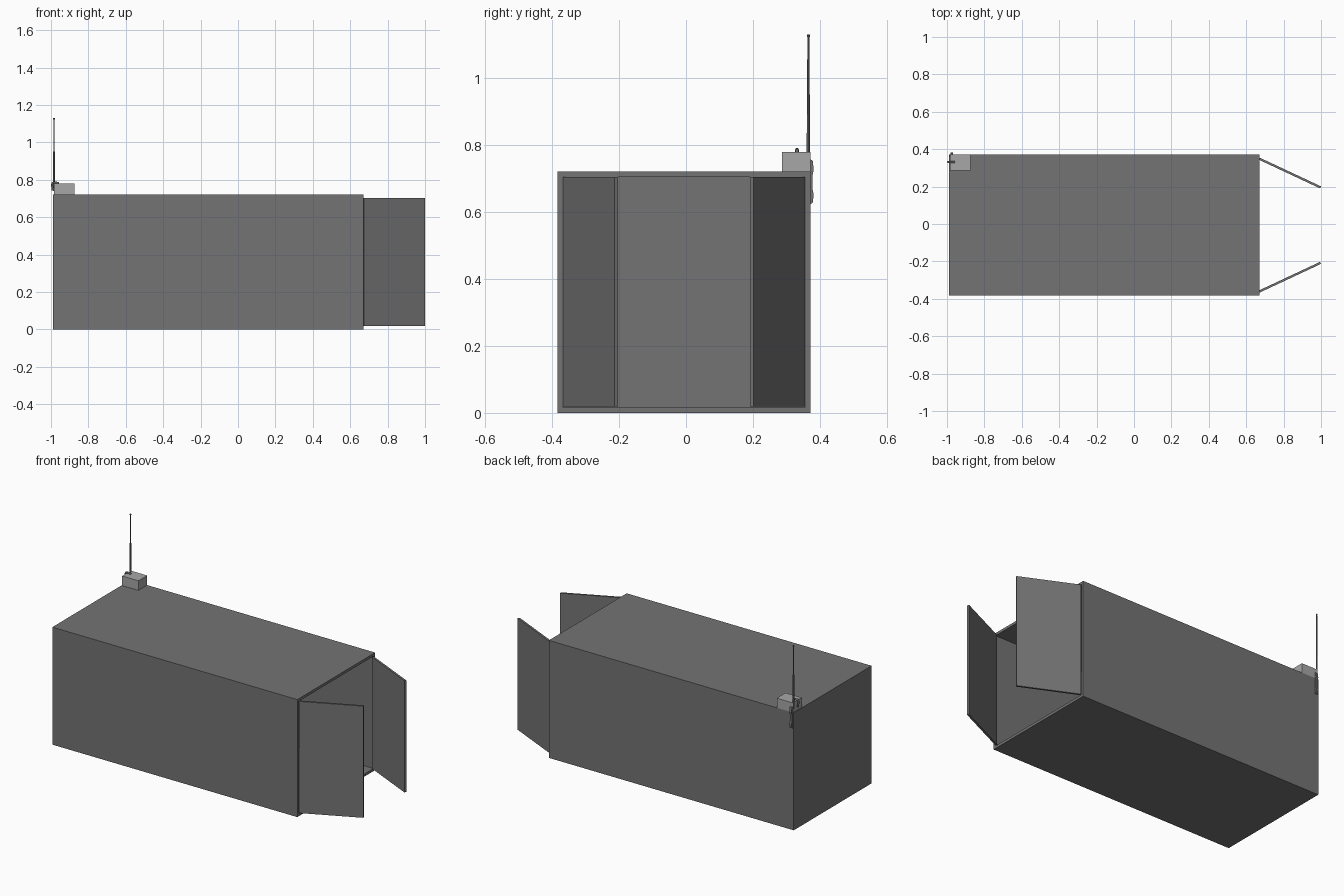
import bpy, bmesh
from math import atan2, hypot
from mathutils import Vector

if "Cube" in bpy.data.objects:
    bpy.data.objects.remove(bpy.data.objects["Cube"])


def material(name, value):
    mat = bpy.data.materials.new(name)
    mat.diffuse_color = (value, value, value, 1)
    mat.use_nodes = True
    mat.node_tree.nodes["Principled BSDF"].inputs["Base Color"].default_value = mat.diffuse_color
    return mat


DARK = material("dark_grey", 0.173)
LIGHT = material("light_grey", 0.39)


def mesh_object(name, bm, mat=DARK):
    bmesh.ops.recalc_face_normals(bm, faces=bm.faces)
    me = bpy.data.meshes.new(name)
    bm.to_mesh(me)
    bm.free()
    me.materials.append(mat)
    ob = bpy.data.objects.new(name, me)
    bpy.context.collection.objects.link(ob)
    return ob


def box_bm(lo, hi):
    bm = bmesh.new()
    bmesh.ops.create_cube(bm, size=1)
    lo, hi = Vector(lo), Vector(hi)
    for v in bm.verts:
        v.co = (lo + hi) / 2 + v.co * (hi - lo)
    return bm


def rod(name, x, y, z0, z1, r0, r1):
    bpy.ops.mesh.primitive_cone_add(vertices=8, radius1=r0, radius2=r1,
                                    depth=z1 - z0, location=(x, y, (z0 + z1) / 2))
    ob = bpy.context.object
    ob.name = name
    ob.data.materials.append(DARK)
    bpy.ops.object.shade_smooth_by_angle()


def tube(name, points, radius):
    cu = bpy.data.curves.new(name, 'CURVE')
    cu.dimensions = '3D'
    cu.bevel_depth = radius
    cu.bevel_resolution = 2
    cu.use_fill_caps = True
    cu.materials.append(DARK)
    sp = cu.splines.new('POLY')
    sp.points.add(len(points) - 1)
    for p, co in zip(sp.points, points):
        p.co = (*co, 1)
    ob = bpy.data.objects.new(name, cu)
    bpy.context.collection.objects.link(ob)


# Hollow container shell, open at +x: inset the end face and push it inward
X0, X1, YC, HALF, TOP, WALL = -0.99, 0.67, -0.006, 0.377, 0.72, 0.016
bm = box_bm((X0, YC - HALF, 0), (X1, YC + HALF, TOP))
end = max(bm.faces, key=lambda f: f.calc_center_median().x)
bmesh.ops.inset_individual(bm, faces=[end], thickness=WALL, use_even_offset=True)
inner = bmesh.ops.extrude_discrete_faces(bm, faces=[end])['faces'][0]
bmesh.ops.translate(bm, verts=inner.verts, vec=(X0 + WALL - X1, 0, 0))
mesh_object("container_shell", bm)

# Two doors hinged at the opening, swung partly inward
dx, dy = 0.327, 0.153
for side, name in ((1, "door_back"), (-1, "door_front")):
    door = mesh_object(name, box_bm((0, -0.006, 0), (hypot(dx, dy), 0.006, 0.684)))
    door.location = (X1, YC + side * (HALF - WALL - 0.006), 0.019)
    door.rotation_euler.z = atan2(-side * dy, dx)

# Radio box on the roof corner
mesh_object("radio_box", box_bm((-0.985, 0.286, TOP), (-0.875, 0.371, 0.779)), LIGHT)

# Two-stage antenna
AX, AY = -0.984, 0.365
rod("antenna_base", AX, AY, 0.74, 0.95, 0.005, 0.0045)
rod("antenna_tip", AX, AY, 0.95, 1.125, 0.0037, 0.003)
rod("antenna_cap", AX, AY, 1.122, 1.129, 0.0045, 0.0045)

# Latch hooked over the end of the radio box
tube("latch_hook", [(-0.957, 0.331, 0.782), (-0.975, 0.331, 0.785),
                    (-0.991, 0.331, 0.783), (-0.994, 0.331, 0.775),
                    (-0.991, 0.331, 0.742)], 0.0055)

# Handset hanging on the back side
bm = bmesh.new()
profile = [(0.37, 0.757), (0.378, 0.752), (0.381, 0.725), (0.378, 0.71),
           (0.378, 0.665), (0.381, 0.65), (0.378, 0.627), (0.37, 0.622)]
face = bm.faces.new([bm.verts.new((-0.982, y, z)) for y, z in profile])
ret = bmesh.ops.extrude_face_region(bm, geom=[face])
bmesh.ops.translate(bm, vec=(0.014, 0, 0),
                    verts=[g for g in ret['geom'] if isinstance(g, bmesh.types.BMVert)])
mesh_object("handset", bm)
